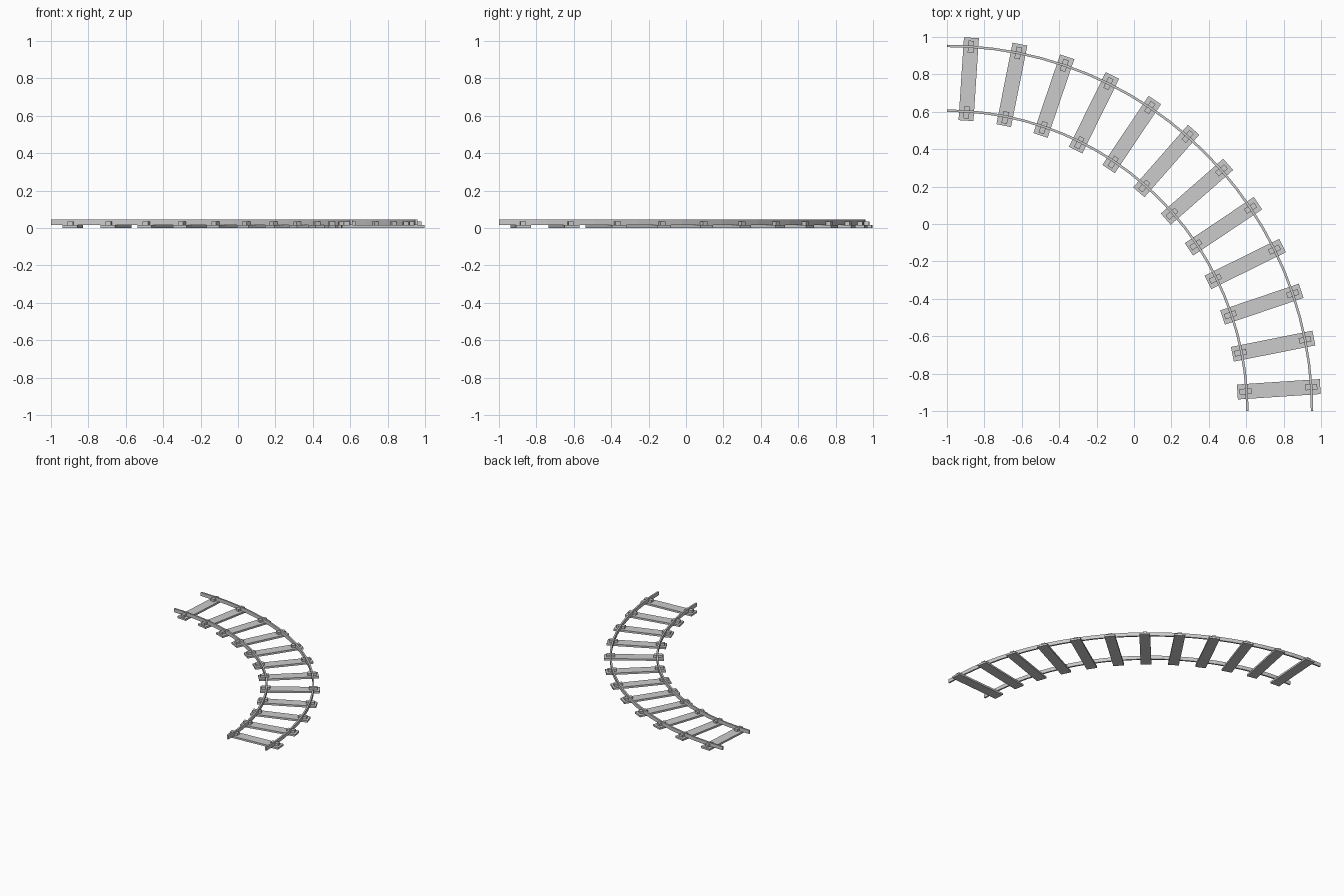
import bpy, bmesh, math
from mathutils import Matrix, Vector

if "Cube" in bpy.data.objects:
    bpy.data.objects.remove(bpy.data.objects["Cube"])

CENTRE = Vector((-1, -1, 0))   # centre of the curve
INNER, OUTER = 1.606, 1.952    # rail radii
TIES = 12


def make_object(name, bm):
    bmesh.ops.recalc_face_normals(bm, faces=bm.faces[:])
    mesh = bpy.data.meshes.new(name)
    bm.to_mesh(mesh)
    bm.free()
    obj = bpy.data.objects.new(name, mesh)
    bpy.context.collection.objects.link(obj)
    return obj


def radial_box(name, angle, r0, r1, width, z0, z1):
    bm = bmesh.new()
    m = (Matrix.Translation(CENTRE) @ Matrix.Rotation(angle, 4, 'Z')
         @ Matrix.Translation(((r0 + r1) / 2, 0, (z0 + z1) / 2))
         @ Matrix.Diagonal((r1 - r0, width, z1 - z0, 1)))
    bmesh.ops.create_cube(bm, size=1, matrix=m)
    return make_object(name, bm)


def rail(name, radius, segments=24, width=0.013, z0=0.015, z1=0.044):
    bm = bmesh.new()
    profile = [(-width / 2, z0), (width / 2, z0), (width / 2, z1), (-width / 2, z1)]
    rings = []
    for i in range(segments + 1):
        a = math.pi / 2 * i / segments
        rings.append([bm.verts.new(CENTRE + Vector(((radius + d) * math.cos(a),
                                                    (radius + d) * math.sin(a), z)))
                      for d, z in profile])
    for p, q in zip(rings, rings[1:]):
        for k in range(4):
            n = (k + 1) % 4
            bm.faces.new((p[k], p[n], q[n], q[k]))
    bm.faces.new(rings[0])
    bm.faces.new(rings[-1][::-1])
    return make_object(name, bm)


# Rails
rail("inner_rail", INNER)
rail("outer_rail", OUTER)

# Ties, each with a clip under both rails
for i in range(TIES):
    a = math.pi / 2 * (i + 0.5) / TIES
    radial_box(f"tie_{i + 1}", a, 1.556, 2.0, 0.08, 0, 0.015)
    for side, r in (("inner", INNER - 0.006), ("outer", OUTER)):
        radial_box(f"{side}_clip_{i + 1}", a, r - 0.032, r + 0.032, 0.03, 0.015, 0.034)
